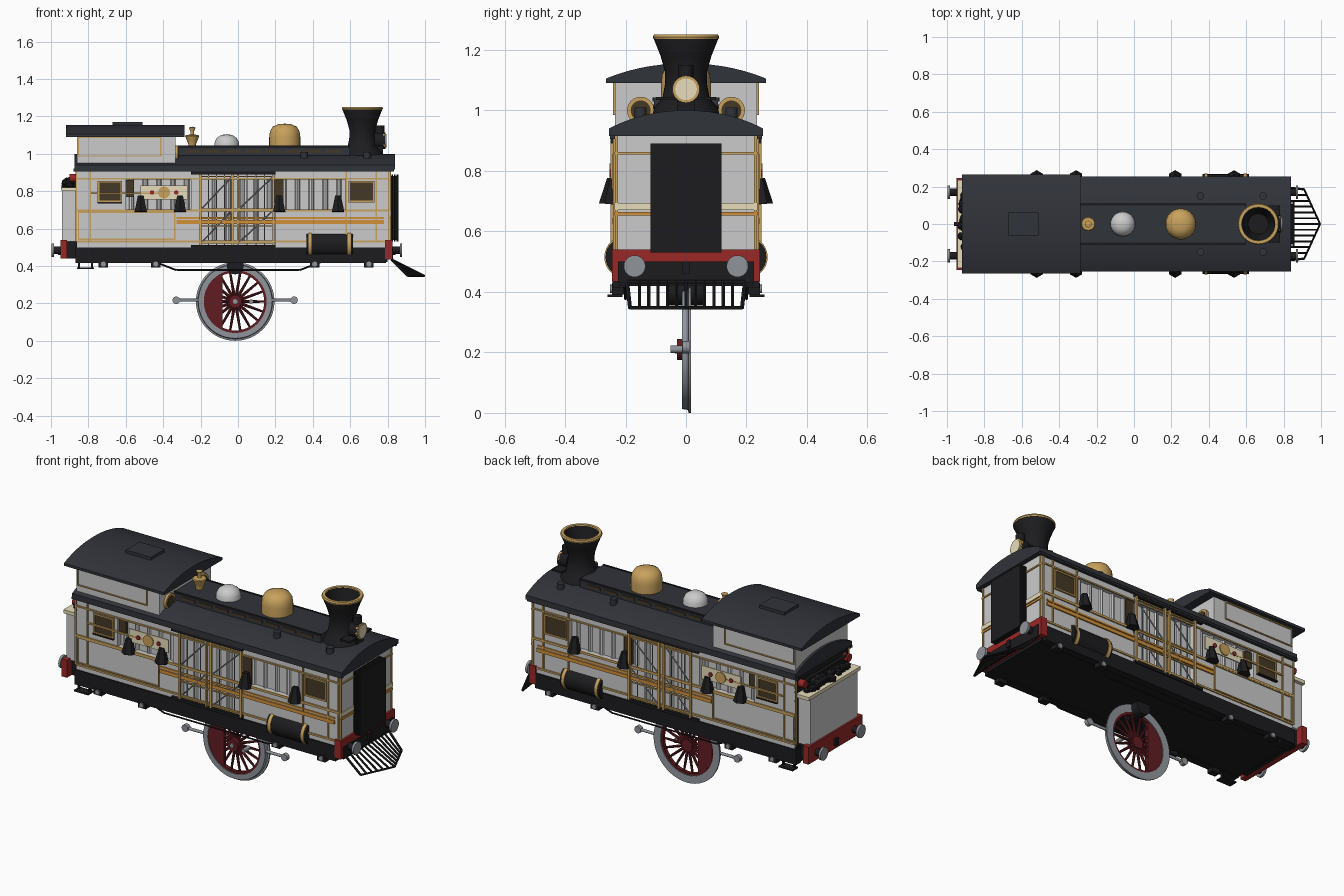
import bpy, bmesh, math, random
from mathutils import Vector, Matrix

if "Cube" in bpy.data.objects:
    bpy.data.objects.remove(bpy.data.objects["Cube"])
random.seed(3)

def mat(name, r, g, b):
    m = bpy.data.materials.new(name)
    m.diffuse_color = (r, g, b, 1)
    m.use_nodes = True
    m.node_tree.nodes["Principled BSDF"].inputs["Base Color"].default_value = m.diffuse_color
    return m
BLACK = mat("black", .012, .012, .014)
ROOF = mat("roof", .03, .033, .042)
RED = mat("red", .32, .02, .02)
MAROON = mat("maroon", .12, .012, .016)
GOLD = mat("gold", .58, .36, .11)
ORANGE = mat("orange", .65, .28, .04)
CREAM = mat("cream", .8, .72, .5)
GLASS = mat("glass", .06, .04, .02)
STEEL = mat("steel", .28, .3, .33)

def finish(name, bm, m=None, smooth=False):
    bmesh.ops.recalc_face_normals(bm, faces=bm.faces)
    me = bpy.data.meshes.new(name)
    bm.to_mesh(me); bm.free()
    o = bpy.data.objects.new(name, me)
    bpy.context.collection.objects.link(o)
    if m: me.materials.append(m)
    if smooth:
        bpy.ops.object.select_all(action='DESELECT')
        o.select_set(True)
        bpy.context.view_layer.objects.active = o
        bpy.ops.object.shade_smooth_by_angle(angle=math.radians(35))
    return o

def box(name, x0, x1, y0, y1, z0, z1, m=None):
    bm = bmesh.new()
    bmesh.ops.create_cube(bm, size=1)
    for v in bm.verts:
        v.co = ((x0+x1)/2 + v.co.x*(x1-x0), (y0+y1)/2 + v.co.y*(y1-y0), (z0+z1)/2 + v.co.z*(z1-z0))
    return finish(name, bm, m)

def side(name, x0, x1, y0, y1, z0, z1, m=None):      # mirrored pair of boxes
    for s in (-1, 1):
        box(name, x0, x1, min(s*y0, s*y1), max(s*y0, s*y1), z0, z1, m)

def rod(name, a, b, r, m=None, r2=None, n=12):
    a, b = Vector(a), Vector(b)
    d = b - a
    bm = bmesh.new()
    bmesh.ops.create_cone(bm, cap_ends=True, segments=n, radius1=r, radius2=r if r2 is None else r2, depth=d.length)
    bm.transform(Matrix.Translation((a+b)/2) @ d.to_track_quat('Z', 'Y').to_matrix().to_4x4())
    return finish(name, bm, m, n > 8)

def prism(name, pts, axis, a, b, m=None, smooth=False):   # profile extruded along x or y
    bm = bmesh.new()
    f = bm.faces.new([bm.verts.new((a, p, q) if axis == 'x' else (p, a, q)) for p, q in pts])
    r = bmesh.ops.extrude_face_region(bm, geom=[f])
    d = (b-a, 0, 0) if axis == 'x' else (0, b-a, 0)
    bmesh.ops.translate(bm, vec=d, verts=[e for e in r['geom'] if isinstance(e, bmesh.types.BMVert)])
    return finish(name, bm, m, smooth)

def lathe(name, prof, loc, m=None, direction=(0, 0, 1), n=32, closed=False):
    bm = bmesh.new()
    vs = [bm.verts.new((r, 0, z)) for r, z in prof]
    es = [bm.edges.new((vs[i], vs[i+1])) for i in range(len(vs)-1)]
    if closed: es.append(bm.edges.new((vs[-1], vs[0])))
    bmesh.ops.spin(bm, geom=vs+es, axis=(0, 0, 1), cent=(0, 0, 0), angle=2*math.pi, steps=n)
    bmesh.ops.remove_doubles(bm, verts=bm.verts, dist=1e-5)
    bm.transform(Matrix.Translation(loc) @ Vector(direction).to_track_quat('Z', 'Y').to_matrix().to_4x4())
    return finish(name, bm, m, True)

def arch(w, z0, z1, z2, n=20):       # roof section: flat underside, curved top
    top = [(w*math.cos(math.pi*i/n), z1 + (z2-z1)*(1-abs(math.cos(math.pi*i/n))**2.2)) for i in range(n+1)]
    return [(w, z0)] + top + [(-w, z0)]

def frame(name, x0, x1, z0, z1, y, t=.009, m=GOLD):
    side(name, x0, x1, y-.008, y, z0, z0+t, m); side(name, x0, x1, y-.008, y, z1-t, z1, m)
    side(name, x0, x0+t, y-.008, y, z0, z1, m); side(name, x1-t, x1, y-.008, y, z0, z1, m)

# body: recessed core and outer wall panels around the openings
box("inner_body", -.85, .80, -.205, .205, .50, .95)
for x0, x1, z0, z1 in ((-.86, -.2, .5, .7), (.2, .81, .5, .7), (-.86, -.6, .7, .93), (-.25, -.2, .7, .93),
                       (.58, .81, .7, .93), (-.6, .58, .87, .93)):
    side("wall_panel", x0, x1, .195, .235, z0, z1)
box("front_wall", .80, .813, -.235, .235, .5, .93)
box("rear_wall", -.865, -.85, -.235, .235, .5, .93, BLACK)
for s in (-1, 1):                                   # curtains in the openings
    for i in range(16):
        x = -.57 + i*.074
        if not -.26 < x < -.19:
            rod("curtain", (x, s*.2, .52 if abs(x) < .17 else .70), (x, s*.2, .88), .015, None, n=10)
side("dark_doorway", .19, .24, .205, .222, .70, .87, GLASS)
side("dark_opening", -.60, -.555, .205, .222, .77, .86, GLASS)

# side trim bands and windows
side("orange_band", -.33, .78, .235, .243, .625, .645, ORANGE)
side("orange_band_upper", -.33, .78, .235, .240, .652, .662, ORANGE)
side("waist_rail", -.86, .81, .235, .242, .69, .703, GOLD)
side("lower_rail", -.86, .81, .235, .242, .525, .535, GOLD)
side("upper_rail", -.86, .81, .235, .242, .862, .87, GOLD)
side("grab_rail", -.79, -.42, .240, .248, .785, .794, GOLD)
frame("side_panel_trim", -.855, -.335, .54, .69, .241, .006)
for x in (-.865, -.79, .58, .74, .805):
    side("corner_post", x-.004, x+.004, .235, .242, .53, .92, GOLD)
for x0, x1 in ((-.75, -.62), (.59, .73)):
    side("window_glass", x0, x1, .23, .238, .74, .855, GLASS)
    frame("window_frame", x0, x1, .74, .855, .244)
side("window_shelf", -.75, -.62, .235, .25, .735, .742, BLACK)

# decorative side plaque
side("plaque", -.52, -.27, .24, .247, .755, .83, CREAM)
for s in (-1, 1):
    rod("plaque_disc", (-.395, s*.24, .793), (-.395, s*.253, .793), .032, GOLD, n=20)
    for x in (-.46, -.33):
        rod("plaque_stud", (x, s*.24, .793), (x, s*.253, .793), .012, RED)
    # lamp shades
    for x in (-.52, -.31, .22, .535):
        rod("lamp_shade", (x, s*.25, .69), (x, s*.243, .775), .038, BLACK, .018, 6)
    # reservoir under the side
    rod("reservoir", (.365, s*.2, .515), (.615, s*.2, .515), .066, BLACK, n=28)
    for x in (.385, .595):
        rod("reservoir_band", (x-.009, s*.2, .515), (x+.009, s*.2, .515), .070, GOLD, n=28)

# lattice gates
side("gate_top_rail", -.25, .2, .235, .25, .89, .905, BLACK)
side("gate_bottom_rail", -.25, .2, .235, .25, .498, .513, BLACK)
for x in (-.2, -.03, 0, .19):
    side("gate_post", x-.006, x+.006, .238, .25, .51, .89, GOLD)
for z in (.52, .61, .70, .875):
    side("gate_bar", -.2, .19, .238, .246, z, z+.007, GOLD)
for s in (-1, 1):
    for xa, xb in ((-.2, -.03), (0, .19)):
        for za, zb in ((.52, .70), (.70, .88)):
            rod("gate_brace", (xa, s*.24, za), (xb, s*.24, zb), .004, STEEL, n=6)
        for k in range(1, 4):
            x = xa + (xb-xa)*k/4
            rod("gate_spindle", (x, s*.236, .51), (x, s*.236, .89), .003, STEEL, n=6)

# front end: gangway bellows and trim
for i in range(5):
    box("bellows_rib", .815+i*.009, .821+i*.009, -.117, .117, .53, .89, BLACK)
box("bellows_core", .81, .855, -.108, .108, .54, .88, BLACK)
for z, h, m in ((.525, .008, GOLD), (.652, .012, ORANGE), (.67, .024, CREAM), (.855, .008, GOLD)):
    box("front_band", .81, .819, -.237, .237, z, z+h, m)
for y in (-.229, .229):
    box("front_corner_trim", .81, .819, y-.005, y+.005, .53, .92, GOLD)

# roofs
prism("main_roof", arch(.255, .915, .94, 1.0), 'x', -.875, .84, ROOF, True)
side("roof_gutter", -.88, .835, .235, .252, .905, .92, ROOF)
box("clerestory", -.33, .6, -.105, .105, .98, 1.04, ROOF)
side("clerestory_edge", -.33, .6, .1, .11, 1.03, 1.043, BLACK)
for i in range(8):
    x = -.28 + i*.107
    side("clerestory_light", x, x+.08, .1, .109, 1.005, 1.02, GLASS)
box("cab_upper", -.86, -.335, -.235, .235, .95, 1.10)
frame("cab_side_trim", -.855, -.41, .985, 1.09, .241, .006)
prism("cab_roof", arch(.265, 1.09, 1.105, 1.155), 'x', -.92, -.285, ROOF, True)
box("roof_hatch", -.67, -.51, -.062, .062, 1.14, 1.17, ROOF)
for s in (-1, 1):
    rod("cab_porthole", (-.34, s*.15, 1.0), (-.322, s*.15, 1.0), .045, GOLD, n=24)
    rod("porthole_glass", (-.33, s*.15, 1.0), (-.318, s*.15, 1.0), .033, GLASS, n=24)
    for x in (.355, .69):
        rod("roof_vent", (x, s*.15, .97), (x, s*.15, 1.01), .02, ROOF)

# chimney, lamp, domes and whistle
lathe("chimney", [(0, .99), (.11, .99), (.105, 1.01), (.078, 1.04), (.069, 1.09), (.070, 1.13), (.084, 1.18),
                  (.106, 1.235), (.106, 1.245), (.088, 1.245), (.055, 1.12), (0, 1.12)], (.665, 0, 0), BLACK)
lathe("chimney_rim", [(.088, 1.24), (.108, 1.236), (.11, 1.243), (.106, 1.251), (.09, 1.251)], (.665, 0, 0), GOLD, closed=True)
rod("lamp_body", (.73, 0, 1.07), (.785, 0, 1.07), .045, BLACK, n=28)
box("lamp_bracket", .72, .78, -.10, .10, 1.035, 1.045, BLACK)
box("lamp_foot", .73, .775, -.03, .03, .98, 1.05, BLACK)
rod("lamp_cap", (.758, 0, 1.1), (.758, 0, 1.15), .024, BLACK)
rod("lamp_ring", (.775, 0, 1.07), (.789, 0, 1.07), .045, GOLD, n=28)
rod("lamp_lens", (.78, 0, 1.07), (.793, 0, 1.07), .036, CREAM, n=28)
lathe("steam_dome", [(.083, 1.03), (.083, 1.09), (.079, 1.12), (.064, 1.145), (.035, 1.158), (0, 1.161)], (.25, 0, 0), GOLD)
lathe("sand_dome", [(.067, 1.03), (.065, 1.06), (.053, 1.085), (.03, 1.1), (0, 1.105)], (-.06, 0, 0))
lathe("whistle", [(.02, 1.03), (.02, 1.05), (.028, 1.07), (.038, 1.095), (.034, 1.1), (.01, 1.103), (.01, 1.12), (.018, 1.14), (0, 1.145)],
      (-.245, 0, 0), GOLD, n=20)

# rear bunker with coal and lamps
box("bunker", -.94, -.86, -.215, .215, .53, .80)
box("bunker_rim", -.945, -.86, -.235, .235, .80, .82, CREAM)
for i in range(26):
    bm = bmesh.new()
    bmesh.ops.create_icosphere(bm, subdivisions=1, radius=random.uniform(.02, .03), matrix=Matrix.Translation(
        (random.uniform(-.925, -.875), -.18+.36*i/25, random.uniform(.825, .85))))
    finish("coal", bm, BLACK)
rod("rear_rail", (-.885, -.2, .885), (-.885, .2, .885), .008, BLACK)
for s in (-1, 1):
    rod("tail_lamp", (-.865, s*.2, .87), (-.9, s*.2, .87), .022, RED)

# underframe
box("floor", -.87, .80, -.22, .22, .42, .51, BLACK)
side("side_sill", -.87, .79, .2, .243, .415, .50, BLACK)
box("rear_beam", -.95, -.915, -.245, .245, .44, .54, RED)
box("rear_beam_mount", -.92, -.86, -.2, .2, .44, .53, BLACK)
box("front_beam", .785, .825, -.245, .245, .435, .54, RED)
box("front_beam_plate", .82, .83, -.225, .225, .43, .50, BLACK)
for s in (-1, 1):
    for x, e in ((.82, 1), (-.94, -1)):
        rod("buffer_stem", (x, s*.17, .485), (x+e*.05, s*.17, .485), .02, BLACK)
        rod("buffer_head", (x+e*.045, s*.17, .485), (x+e*.058, s*.17, .485), .036, STEEL, n=24)
    for x in (-.72, -.44, .41, .7):
        box("axle_box", x-.025, x+.025, s*.225-.02, s*.225+.02, .392, .43, BLACK)
        rod("axle_cap", (x, s*.23, .41), (x, s*.252, .41), .014, STEEL)
    # truss rods
    rod("truss_rod", (-.33, s*.2, .378), (.33, s*.2, .378), .005, BLACK, n=6)
    for e in (-1, 1):
        rod("truss_end", (e*.33, s*.2, .378), (e*.44, s*.2, .42), .005, BLACK, n=6)
    # steps
    box("step", -.86, -.77, s*.235-.025, s*.235+.025, .383, .391, BLACK)
    for x in (-.85, -.78):
        box("step_hanger", x-.005, x+.005, s*.23-.006, s*.23+.006, .385, .45, BLACK)
for x in (.83, -.955):
    box("coupling", x-.008, x+.012, -.012, .012, .46, .50, BLACK)

# cowcatcher
for s in (-1, 1):
    rod("guard_edge", (.91, s*.185, .347), (.995, 0, .347), .006, BLACK, n=6)
    rod("guard_stay", (.82, s*.195, .435), (.91, s*.185, .347), .007, BLACK, n=6)
    for i in range(6):
        t = i/6
        rod("guard_bar", (.82, s*.185*t, .435), (.995-.085*t, s*.185*t, .347), .006, BLACK, n=6)
rod("guard_top", (.825, -.195, .435), (.825, .195, .435), .007, BLACK, n=6)

# single central wheel, counterweight and rods
C = Vector((-.015, 0, .21))
lathe("wheel_tyre", [(.168, -.014), (.168, .014), (.21, .016), (.21, .009), (.2, .006), (.197, -.014)], C, STEEL, (0, 1, 0), 48, True)
lathe("wheel_rim", [(.155, -.01), (.155, .01), (.17, .01), (.17, -.01)], C, MAROON, (0, 1, 0), 48, True)
rod("wheel_hub", C+Vector((0, -.03, 0)), C+Vector((0, .014, 0)), .035, MAROON, n=20)
for i in range(18):
    a = 2*math.pi*i/18
    rod("wheel_spoke", C, C+Vector((.16*math.cos(a), 0, .16*math.sin(a))), .009, MAROON, .006, 8)
arc = [(C.x+.16*math.cos(a), C.z+.16*math.sin(a)) for a in [math.radians(115+i*10) for i in range(14)]]
prism("counterweight", arc, 'y', -.011, .011, MAROON)
rod("axle_pin", C+Vector((0, -.036, 0)), C, .013, STEEL)
rod("crank_pin", C+Vector((.085, -.052, 0)), C+Vector((.085, 0, 0)), .012, STEEL)
for e in (-1, 1):
    rod("side_rod", (C.x+e*.19, 0, .217), (C.x+e*.315, 0, .217), .008, STEEL)
    rod("side_rod_end", (C.x+e*.315, -.012, .217), (C.x+e*.315, .012, .217), .02, STEEL, n=16)
rod("drive_housing", (C.x, -.06, .40), (C.x, .06, .40), .045, BLACK, n=16)
